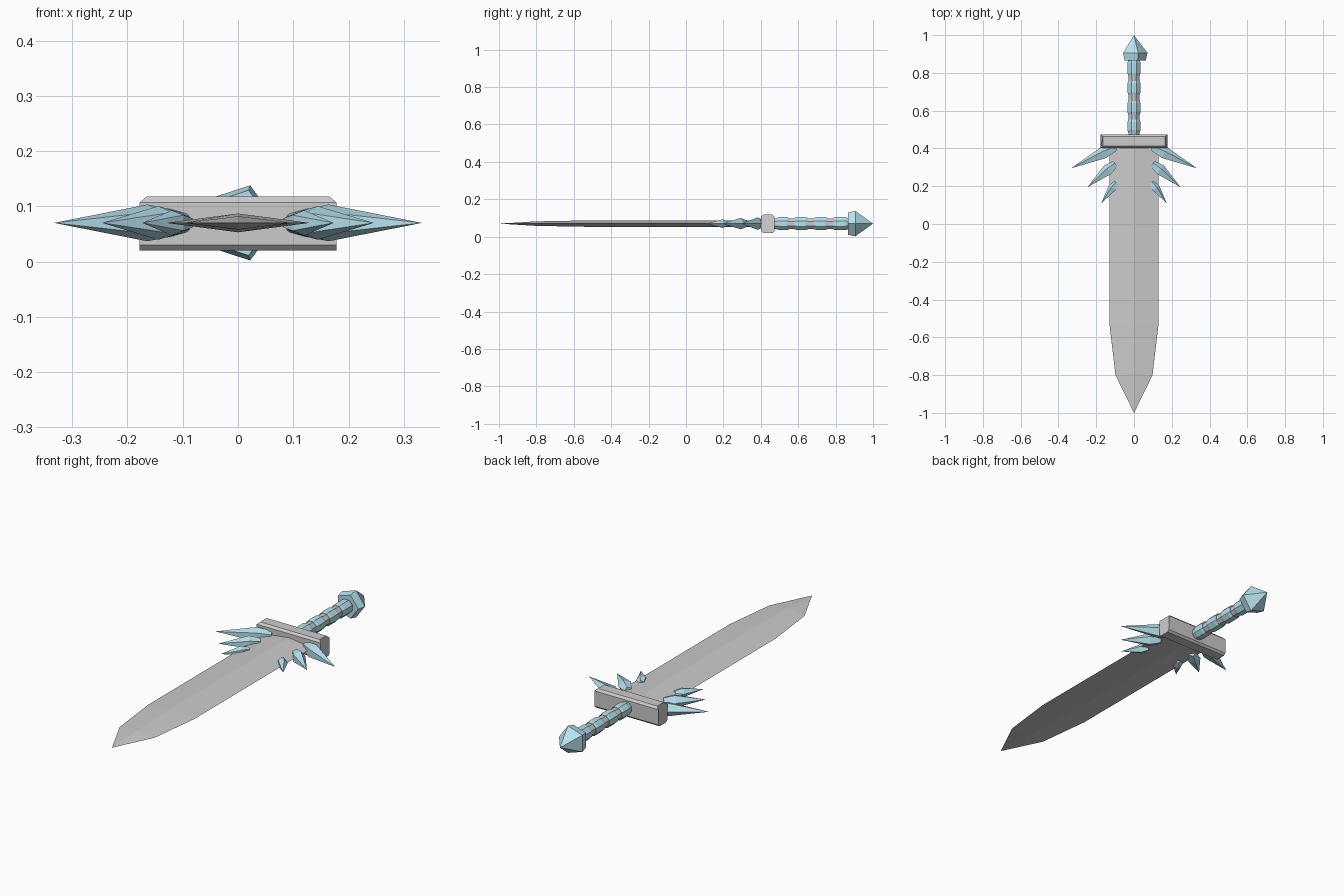
import bpy, bmesh, math
from mathutils import Vector

if "Cube" in bpy.data.objects:
    bpy.data.objects.remove(bpy.data.objects["Cube"])

ZC = 0.07  # height of the sword's axis

ice = bpy.data.materials.new("ice_blue")
ice.diffuse_color = (0.48, 0.76, 0.86, 1)
ice.use_nodes = True
ice.node_tree.nodes["Principled BSDF"].inputs["Base Color"].default_value = ice.diffuse_color


def loft(name, rings, mat=None):
    """Skin a list of equal-length point rings; single points make tips."""
    bm = bmesh.new()
    loops = [[bm.verts.new(p) for p in r] for r in rings]
    for a, b in zip(loops, loops[1:]):
        n = max(len(a), len(b))
        for i in range(n):
            j = (i + 1) % n
            if len(b) == 1:
                bm.faces.new((a[i], a[j], b[0]))
            elif len(a) == 1:
                bm.faces.new((a[0], b[j], b[i]))
            else:
                bm.faces.new((a[i], a[j], b[j], b[i]))
    for end in (loops[0], loops[-1]):
        if len(end) > 2:
            bm.faces.new(end)
    bmesh.ops.recalc_face_normals(bm, faces=bm.faces)
    me = bpy.data.meshes.new(name)
    bm.to_mesh(me)
    bm.free()
    ob = bpy.data.objects.new(name, me)
    bpy.context.collection.objects.link(ob)
    if mat:
        me.materials.append(mat)
    return ob


def turned(name, start, direction, stations, sides, phase=0, mat=None):
    """Faceted round part: (distance, radius) stations along a flat direction."""
    s, d = Vector(start), Vector(direction).normalized()
    up = Vector((0, 0, 1))
    side = d.cross(up)
    rings = []
    for t, r in stations:
        c = s + d * t
        if r == 0:
            rings.append([c])
            continue
        angs = [phase + 2 * math.pi * i / sides for i in range(sides)]
        rings.append([c + side * r * math.cos(a) + up * r * math.sin(a) for a in angs])
    return loft(name, rings, mat)


# Blade: diamond cross-section, tapering to the tip
rings = [[(w, y, ZC), (0, y, ZC + h), (-w, y, ZC), (0, y, ZC - h)]
         for y, w, h in [(0.42, 0.13, 0.017), (-0.53, 0.13, 0.017), (-0.8, 0.098, 0.012)]]
loft("blade", rings + [[(0, -1, ZC)]])

# Guard: chamfered bar, upper corners cut at the ends
profile = [(0.402, 0.03), (0.412, 0.02), (0.463, 0.02), (0.473, 0.03),
           (0.473, 0.107), (0.463, 0.118), (0.412, 0.118), (0.402, 0.107)]
loft("guard", [[(sx * (0.165 if z > 0.11 else 0.178), y, z) for y, z in profile]
               for sx in (-1, 1)])

# Grip core and bulging wraps
eighth = math.pi / 8
turned("grip_core", (0, 0.46, ZC), (0, 1, 0), [(0, 0.031), (0.43, 0.031)], 8, eighth)
for i, (a, b) in enumerate([(0.485, 0.552), (0.58, 0.652), (0.685, 0.757), (0.785, 0.865)]):
    L = b - a
    turned(f"grip_wrap_{i + 1}", (0, a, ZC), (0, 1, 0),
           [(0, 0.033), (0.012, 0.037), (L - 0.012, 0.037), (L, 0.033)], 8, eighth, ice)

# Pommel: five-sided crystal
turned("pommel", (0, 0.865, ZC), (0, 1, 0),
       [(0, 0.062), (0.04, 0.0715), (0.135, 0)], 5, 0, ice)

# Crystal spikes, mirrored to both sides
spikes = [((0.095, 0.405), (0.333, 0.295), 0.035),
          ((0.098, 0.318), (0.246, 0.195), 0.032),
          ((0.092, 0.22), (0.173, 0.11), 0.024)]
for i, (p, q, r) in enumerate(spikes):
    d = Vector((q[0] - p[0], q[1] - p[1], 0))
    L = d.length
    ob = turned(f"spike_pair_{i + 1}", (*p, ZC), d,
                [(0, r * 0.6), (L * 0.27, r), (L, 0)], 5, math.pi, ice)
    ob.modifiers.new("mirror", 'MIRROR').use_clip = False
